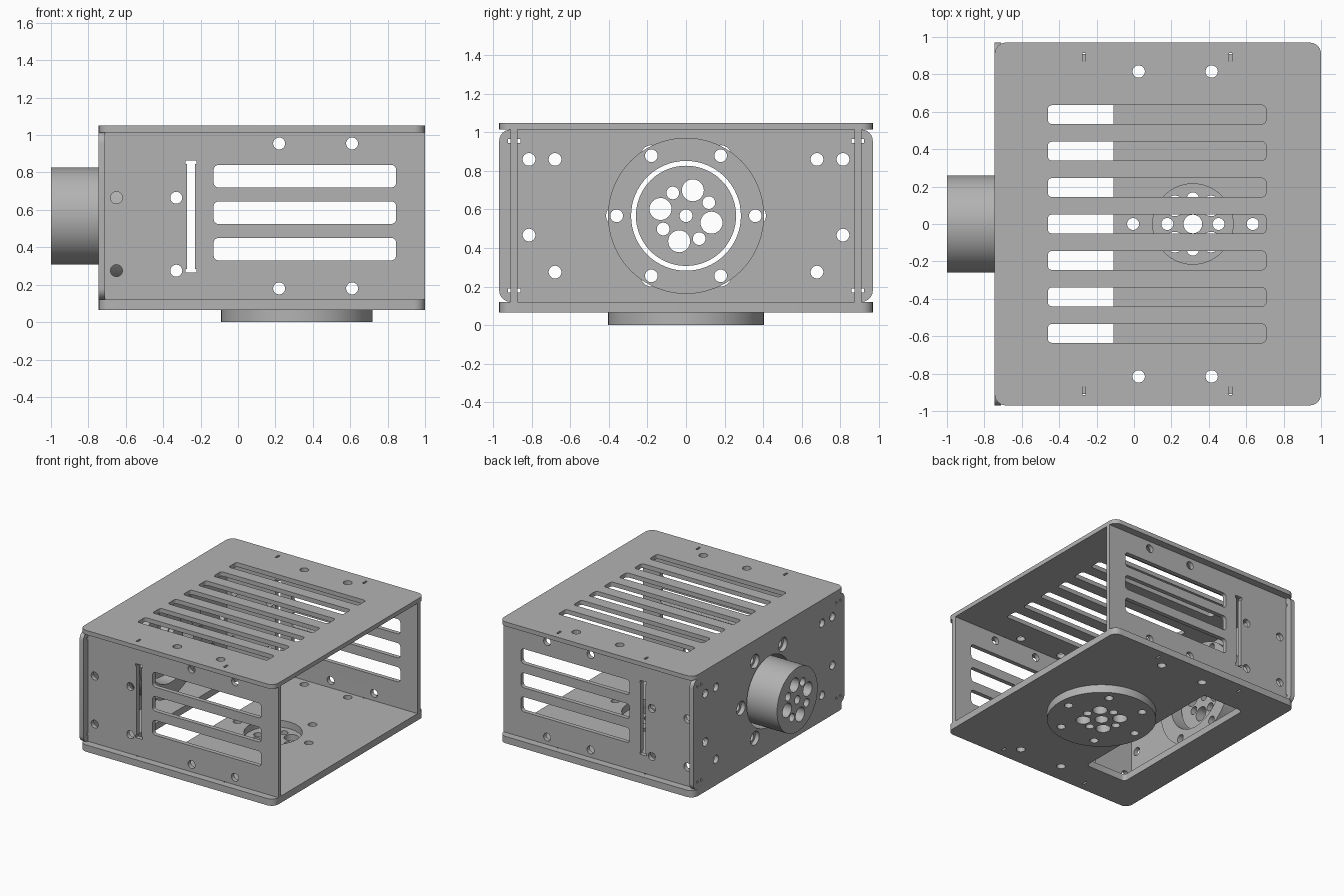
import bpy, bmesh
from math import sin, cos, pi, radians
from mathutils import Matrix

cube = bpy.data.objects.get("Cube")
if cube:
    bpy.data.objects.remove(cube, do_unlink=True)

grey = bpy.data.materials.new("plain grey")
grey.use_nodes = True
grey.diffuse_color = (0.45, 0.45, 0.45, 1)
grey.node_tree.nodes["Principled BSDF"].inputs["Base Color"].default_value = grey.diffuse_color


def circle(cx, cy, r, n=32):
    return [(cx + r * cos(2 * pi * i / n), cy + r * sin(2 * pi * i / n)) for i in range(n)]


def rect(x0, x1, y0, y1, r=0.0, n=6):
    if r == 0:
        return [(x0, y0), (x1, y0), (x1, y1), (x0, y1)]
    corners = [(x1 - r, y1 - r), (x0 + r, y1 - r), (x0 + r, y0 + r), (x1 - r, y0 + r)]
    return [(cx + r * cos((q + i / n) * pi / 2), cy + r * sin((q + i / n) * pi / 2))
            for q, (cx, cy) in enumerate(corners) for i in range(n + 1)]


def ring(cx, cy, radius, count, r, start=0):
    return [circle(cx + radius * cos(radians(start) + 2 * pi * k / count),
                   cy + radius * sin(radians(start) + 2 * pi * k / count), r)
            for k in range(count)]


# Local axes of each sheet: flat, side wall, end plate
FLAT = Matrix.Identity(3)
SIDE = Matrix(((1, 0, 0), (0, 0, -1), (0, 1, 0)))
END = Matrix(((0, 0, 1), (1, 0, 0), (0, 1, 0)))


def sheet(name, loops, low, high, axes):
    """Extrude an outline with holes between two offsets along its normal."""
    curve = bpy.data.curves.new(name, 'CURVE')
    curve.dimensions = '2D'
    curve.fill_mode = 'BOTH'
    curve.extrude = (high - low) / 2
    for loop in loops:
        spline = curve.splines.new('POLY')
        spline.points.add(len(loop) - 1)
        for point, (u, v) in zip(spline.points, loop):
            point.co = (u, v, 0, 1)
        spline.use_cyclic_u = True
    temp = bpy.data.objects.new(name + " outline", curve)
    bpy.context.collection.objects.link(temp)
    graph = bpy.context.evaluated_depsgraph_get()
    mesh = bpy.data.meshes.new_from_object(temp.evaluated_get(graph))
    bpy.data.objects.remove(temp, do_unlink=True)

    bm = bmesh.new()
    bm.from_mesh(mesh)
    bmesh.ops.remove_doubles(bm, verts=bm.verts, dist=1e-5)
    bmesh.ops.translate(bm, verts=bm.verts, vec=(0, 0, (low + high) / 2))
    bmesh.ops.transform(bm, verts=bm.verts, matrix=axes.to_4x4())
    bmesh.ops.recalc_face_normals(bm, faces=bm.faces)
    bm.to_mesh(mesh)
    bm.free()
    mesh.materials.clear()
    mesh.materials.append(grey)
    obj = bpy.data.objects.new(name, mesh)
    bpy.context.collection.objects.link(obj)
    bpy.ops.object.select_all(action='DESELECT')
    obj.select_set(True)
    bpy.context.view_layer.objects.active = obj
    bpy.ops.object.shade_smooth_by_angle(angle=radians(30))
    return obj


# Outline, screw holes and tab reliefs shared by top and bottom plates
def cover():
    loops = [rect(-0.745, 1.0, -0.97, 0.97, 0.06)]
    for s in (-1, 1):
        loops += [circle(x, s * 0.815, 0.033) for x in (0.025, 0.415)]
        for x in (-0.268, 0.515):
            a, b = sorted((s * 0.87, s * 0.915))
            loops.append(rect(x - 0.008, x + 0.008, a, b))
    return loops


# Top plate with vent slots
vents = [rect(-0.46, 0.705, k * 0.195 - 0.05, k * 0.195 + 0.05, 0.02) for k in range(-3, 4)]
sheet("top_plate", cover() + vents, 1.015, 1.05, FLAT)

# Bottom plate with cable opening and bore
BX = 0.315
bolts = ring(BX, 0, 0.32, 6, 0.032)
opening = rect(-0.48, -0.11, -0.68, 0.68, 0.03)
sheet("bottom_plate", cover() + bolts + [opening, circle(BX, 0, 0.215, 64)], 0.065, 0.12, FLAT)

# Base disc with hole pattern
disc = [circle(BX, 0, 0.405, 96), circle(BX, 0, 0.05)] + bolts
disc += ring(BX, 0, 0.137, 4, 0.032) + ring(BX, 0, 0.137, 4, 0.055, 45)
sheet("base_disc", disc, 0, 0.065, FLAT)

# Side walls with slots, screw holes and a slit with widened ends
wall = [rect(-0.71, 1.0, 0.12, 1.015)]
wall += [rect(-0.13, 0.845, z - 0.06, z + 0.06, 0.025) for z in (0.39, 0.585, 0.78)]
wall += [circle(x, z, 0.032) for x in (0.22, 0.61) for z in (0.18, 0.955)]
wall += [circle(x, z, 0.032) for x in (-0.65, -0.33) for z in (0.275, 0.665)]
half = [(0.03, -0.3), (0.03, -0.28), (0.022, -0.28), (0.022, 0.28), (0.03, 0.28), (0.03, 0.3)]
slit = half + [(-u, -v) for u, v in half]
wall.append([(u - 0.252, v + 0.565) for u, v in slit])
sheet("front_wall", wall, 0.875, 0.91, SIDE)
sheet("back_wall", wall, -0.91, -0.875, SIDE)

# End plate with corner screw holes and a large bore
CZ = 0.567
end = [rect(-0.97, 0.97, 0.12, 1.015, 0.06), circle(0, CZ, 0.285, 64)]
end += ring(0, CZ, 0.36, 6, 0.055)
for s in (-1, 1):
    for y, z in ((0.815, 0.86), (0.68, 0.86), (0.815, 0.467), (0.68, 0.275)):
        end.append(circle(s * y, z, 0.033))
    for y in (0.868, 0.917):
        end += [rect(s * y - 0.008, s * y + 0.008, z - 0.01, z + 0.01) for z in (0.18, 0.955)]
sheet("end_plate", end, -0.745, -0.71, END)

# Bearing flange behind the end plate
flange = [circle(0, CZ, 0.405, 96), circle(0, CZ, 0.285, 64)] + ring(0, CZ, 0.36, 6, 0.033)
sheet("bearing_flange", flange, -0.71, -0.6, END)

# Hub standing out of the bore
hub = [circle(0, CZ, 0.26, 96), circle(0, CZ, 0.033)]
hub += ring(0, CZ, 0.137, 4, 0.057, 75) + ring(0, CZ, 0.137, 4, 0.033, 30)
sheet("hub", hub, -1.0, -0.68, END)
